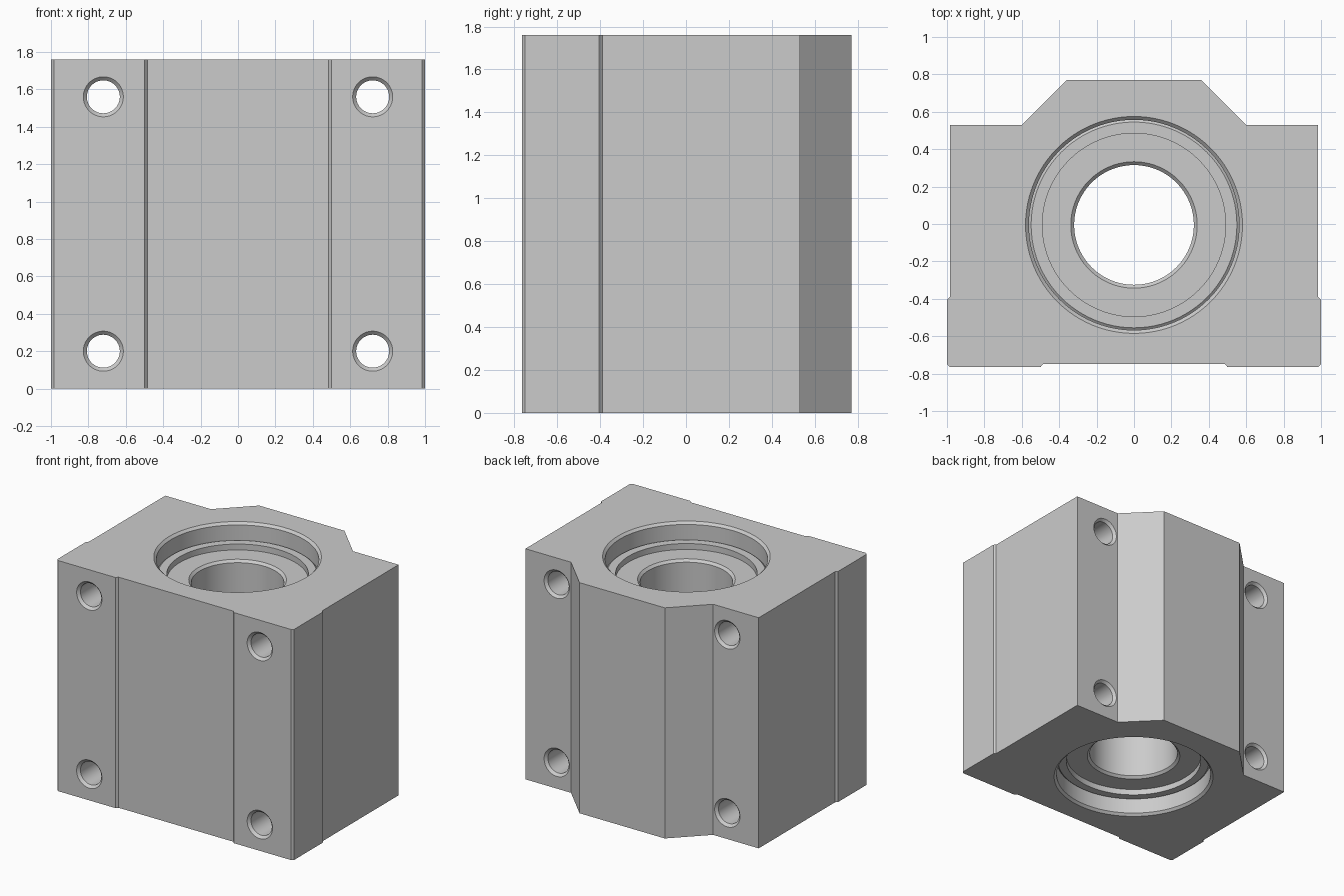
import bpy, bmesh, math
from mathutils import Matrix

cube = bpy.data.objects.get("Cube")
if cube:
    bpy.data.objects.remove(cube, do_unlink=True)

HEIGHT = 1.76
BORE_Y = -0.005
SEGMENTS = 96

metal = bpy.data.materials.new("light_grey_metal")
metal.use_nodes = True
GREY = (0.6, 0.6, 0.6, 1)
metal.diffuse_color = GREY
metal.node_tree.nodes["Principled BSDF"].inputs["Base Color"].default_value = GREY


def make_object(name, bm):
    bmesh.ops.recalc_face_normals(bm, faces=bm.faces)
    mesh = bpy.data.meshes.new(name)
    bm.to_mesh(mesh)
    bm.free()
    obj = bpy.data.objects.new(name, mesh)
    bpy.context.collection.objects.link(obj)
    mesh.materials.append(metal)
    return obj


def lathe(name, profile, matrix, ring=False):
    """Revolve (radius, z) points; a ring profile closes on itself, others get end caps."""
    bm = bmesh.new()
    loops = []
    for r, z in profile:
        loops.append([bm.verts.new((r * math.cos(a), r * math.sin(a), z))
                      for a in (2 * math.pi * i / SEGMENTS for i in range(SEGMENTS))])
    pairs = list(zip(loops, loops[1:]))
    if ring:
        pairs.append((loops[-1], loops[0]))
    else:
        bm.faces.new(loops[0])
        bm.faces.new(loops[-1])
    for a, b in pairs:
        for i in range(SEGMENTS):
            j = (i + 1) % SEGMENTS
            bm.faces.new((a[i], a[j], b[j], b[i]))
    bm.transform(matrix)
    return make_object(name, bm)


def drill(name, radius, wide, chamfer, start, end, matrix):
    """Cutter for a through hole with a chamfer at both mouths."""
    over = 0.05
    profile = [(wide, start - over), (wide, start), (radius, start + chamfer),
               (radius, end - chamfer), (wide, end), (wide, end + over)]
    return lathe(name, profile, matrix)


def smooth(obj):
    bpy.ops.object.select_all(action="DESELECT")
    bpy.context.view_layer.objects.active = obj
    obj.select_set(True)
    bpy.ops.object.shade_smooth_by_angle(angle=math.radians(25))


# Housing: mirrored half outline, extruded upward
half = [(0.485, -0.748), (0.5, -0.765), (0.985, -0.765), (1.0, -0.75), (1.0, -0.405),
        (0.985, -0.39), (0.985, 0.53), (0.6, 0.53), (0.36, 0.77)]
outline = half + [(-x, y) for x, y in reversed(half)]
bm = bmesh.new()
base = bm.faces.new([bm.verts.new((x, y, 0)) for x, y in outline])
top = bmesh.ops.extrude_face_region(bm, geom=[base])["geom"]
bmesh.ops.translate(bm, vec=(0, 0, HEIGHT),
                    verts=[g for g in top if isinstance(g, bmesh.types.BMVert)])
housing = make_object("housing", bm)

# Main bore and four bolt holes, cut through the housing
bore = Matrix.Translation((0, BORE_Y, 0))
cutters = [drill("bore_cutter", 0.562, 0.58, 0.018, 0, HEIGHT, bore)]
along_y = Matrix.Rotation(math.radians(-90), 4, "X")
for x in (-0.72, 0.72):
    for z in (0.2, 1.56):
        place = Matrix.Translation((x, 0, z)) @ along_y
        cutters.append(drill("bolt_cutter", 0.088, 0.107, 0.019, -0.765, 0.53, place))

for cutter in cutters:
    cutter.hide_render = True
    mod = housing.modifiers.new("cut", "BOOLEAN")
    mod.operation = "DIFFERENCE"
    mod.solver = "EXACT"
    mod.object = cutter
    bpy.context.view_layer.objects.active = housing
    bpy.ops.object.modifier_apply(modifier=mod.name)
for cutter in cutters:
    bpy.data.objects.remove(cutter, do_unlink=True)
smooth(housing)

# Bearing sleeve: recessed in the bore, chamfered on its inner edges
low, high = 0.175, HEIGHT - 0.175
sleeve = lathe("bearing_sleeve", [(0.57, low), (0.338, low), (0.32, low + 0.018),
                                  (0.32, high - 0.018), (0.338, high), (0.57, high)],
               bore, ring=True)
smooth(sleeve)

# Retaining rings: one on each end of the sleeve
for name, inner, outer in (("lower_retaining_ring", low, 0.13),
                           ("upper_retaining_ring", high, HEIGHT - 0.13)):
    step = 0.01 if outer > inner else -0.01
    ring = lathe(name, [(0.57, inner - step), (0.49, inner - step), (0.49, outer),
                        (0.55, outer), (0.562, outer - step), (0.57, outer - step)],
                 bore, ring=True)
    smooth(ring)
